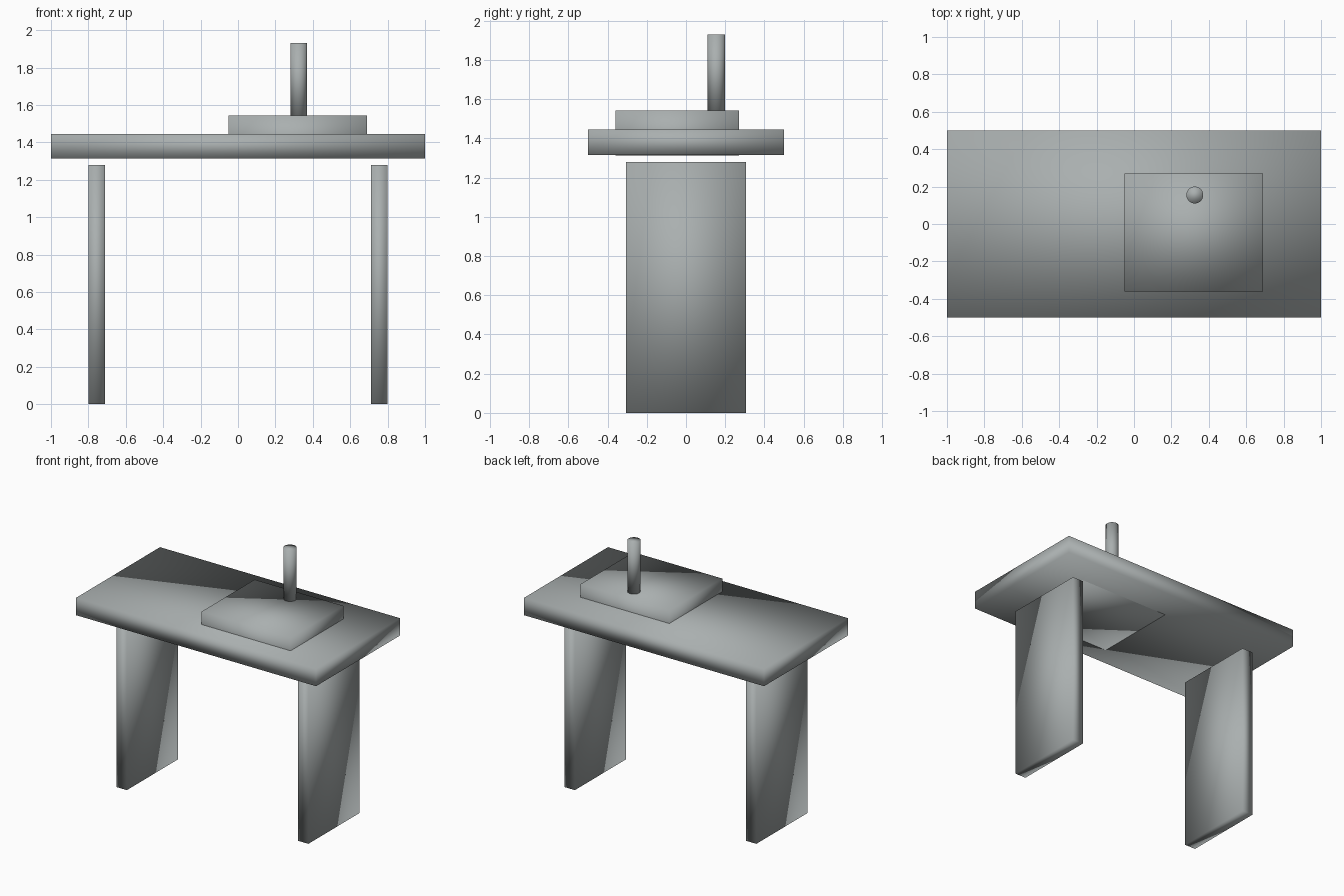
import bpy

if "Cube" in bpy.data.objects:
    bpy.data.objects.remove(bpy.data.objects["Cube"], do_unlink=True)

# One plain grey for every part
grey = bpy.data.materials.new("cool grey")
grey.use_nodes = True
colour = (0.40, 0.43, 0.43, 1)
grey.diffuse_color = colour
grey.node_tree.nodes["Principled BSDF"].inputs["Base Color"].default_value = colour


def finish(name):
    """Name the active part, colour it and shade it smooth all over."""
    part = bpy.context.object
    part.name = name
    part.data.materials.append(grey)
    bpy.ops.object.transform_apply(location=False, rotation=False, scale=True)
    bpy.ops.object.shade_smooth()
    return part


def box(name, x, y, z):
    """Box from (low, high) ranges on each axis."""
    bpy.ops.mesh.primitive_cube_add(size=1, location=[sum(r) / 2 for r in (x, y, z)])
    bpy.context.object.scale = [r[1] - r[0] for r in (x, y, z)]
    return finish(name)


# Counter slab
box("counter_top", (-1, 1), (-0.5, 0.5), (1.315, 1.445))

# Basin block set through the slab, showing on its underside
box("basin", (-0.05, 0.69), (-0.36, 0.27), (1.313, 1.543))

# Panel legs, stopping just short of the slab
for side, name in ((-1, "right_leg"), (1, "left_leg")):
    inner, outer = sorted((side * 0.712, side * 0.8))
    box(name, (inner, outer), (-0.305, 0.305), (0, 1.28))

# Tap post
base, top = 1.535, 1.93
bpy.ops.mesh.primitive_cylinder_add(vertices=32, radius=0.045, depth=top - base,
                                    location=(0.325, 0.155, (base + top) / 2))
finish("tap")
